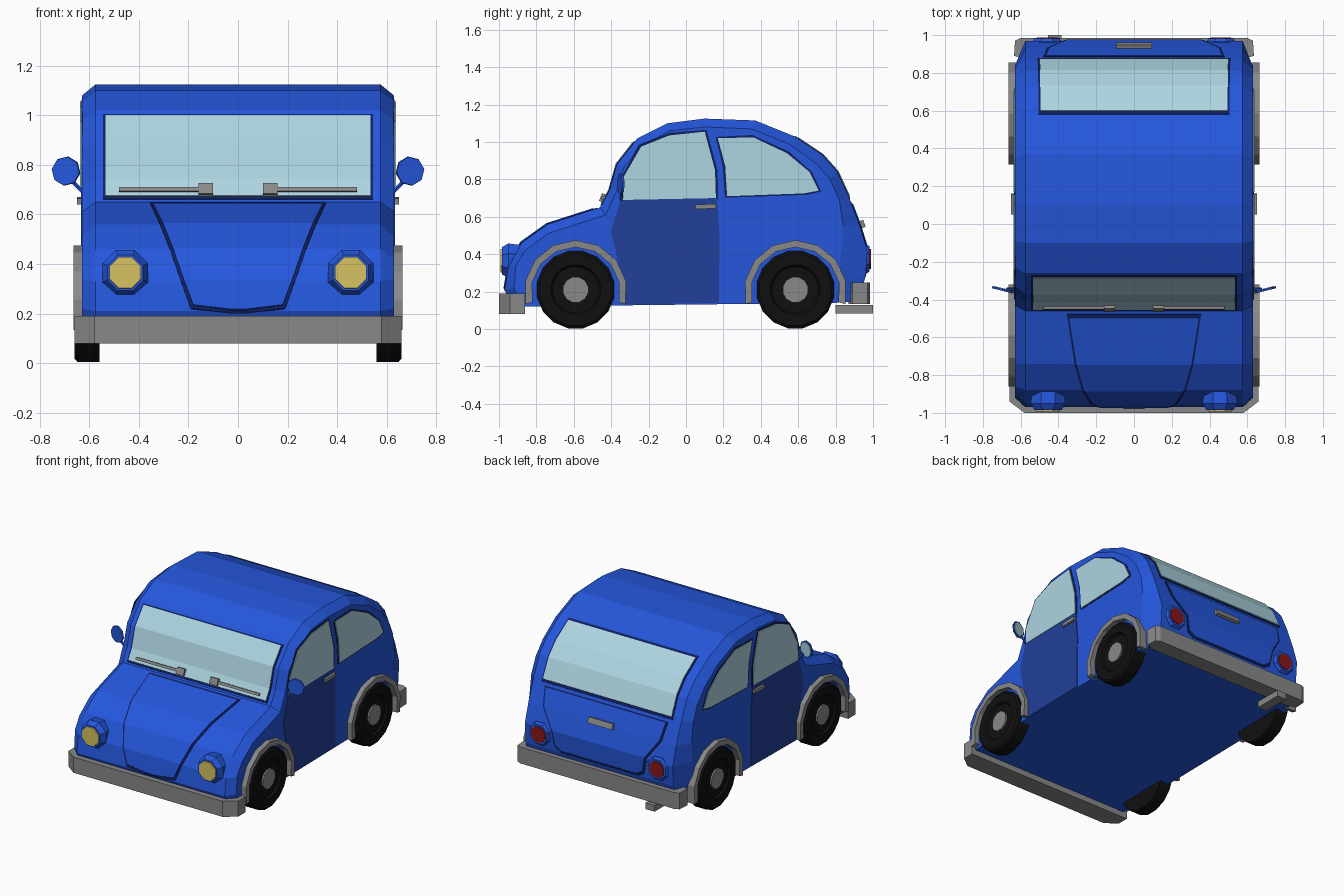
import bpy, bmesh, math
from mathutils import Matrix, Vector

if "Cube" in bpy.data.objects:
    bpy.data.objects.remove(bpy.data.objects["Cube"])


def material(name, rgb):
    m = bpy.data.materials.new(name)
    m.diffuse_color = (*rgb, 1)
    m.use_nodes = True
    m.node_tree.nodes["Principled BSDF"].inputs["Base Color"].default_value = m.diffuse_color
    return m


BLUE = material("body blue", (0.018, 0.095, 0.72))
DOOR = material("door blue", (0.016, 0.05, 0.32))
SEAM = material("seam navy", (0.005, 0.015, 0.12))
GLASS = material("pale glass", (0.42, 0.66, 0.75))
GREY = material("trim grey", (0.25, 0.25, 0.25))
TYRE = material("tyre black", (0.005, 0.005, 0.005))
YELLOW = material("lamp yellow", (0.68, 0.54, 0.12))
RED = material("lamp red", (0.25, 0.008, 0.008))


def make(name, verts, faces, mat):
    bm = bmesh.new()
    vs = [bm.verts.new(v) for v in verts]
    for f in faces:
        bm.faces.new([vs[i] for i in f])
    bmesh.ops.recalc_face_normals(bm, faces=bm.faces)
    me = bpy.data.meshes.new(name)
    bm.to_mesh(me)
    bm.free()
    me.materials.append(mat)
    ob = bpy.data.objects.new(name, me)
    bpy.context.collection.objects.link(ob)
    return ob


def loft(name, rings, mat, caps=True):
    """Skin a list of equally long closed rings."""
    n = len(rings[0])
    verts = [p for r in rings for p in r]
    faces = [(k * n + i, k * n + (i + 1) % n, (k + 1) * n + (i + 1) % n, (k + 1) * n + i)
             for k in range(len(rings) - 1) for i in range(n)]
    if caps:
        faces += [tuple(range(n)), tuple(range((len(rings) - 1) * n, len(rings) * n))]
    return make(name, verts, faces, mat)


def side_plate(name, s, pts, x0, x1, mat):
    """Extrude a (y, z) outline along x on side s."""
    return loft(name, [[(s * x, y, z) for y, z in pts] for x in (x0, x1)], mat)


def box(name, centre, size, mat, tilt=0.0):
    rot = Matrix.Rotation(tilt, 3, 'X')
    rings = [[tuple(rot @ Vector((sx * size[0] / 2, sy * size[1] / 2, k * size[2] / 2)) + Vector(centre))
              for sx, sy in ((-1, -1), (1, -1), (1, 1), (-1, 1))] for k in (-1, 1)]
    return loft(name, rings, mat)


def lathe(name, origin, axis, prof, n, mat):
    """Turn (distance along axis, radius) points around an axis."""
    q = Vector((0, 0, 1)).rotation_difference(Vector(axis))
    rings = [[tuple(Vector(origin) + q @ Vector((r * math.cos(a), r * math.sin(a), d)))
              for a in ((i + 0.5) * math.tau / n for i in range(n))] for d, r in prof]
    return loft(name, rings, mat)


# body shell: centre profile with an inset profile on each flank
OUTER = [(-.93, .12), (-.97, .21), (-.95, .33), (-.88, .46), (-.74, .56), (-.46, .65), (-.41, .74),
         (-.37, .88), (-.26, 1.02), (-.10, 1.10), (.10, 1.125), (.37, 1.115), (.58, 1.03), (.73, .93),
         (.81, .84), (.87, .71), (.93, .55), (.97, .42), (.96, .28), (.92, .15)]
SIDE = [(-.88, .12), (-.92, .22), (-.91, .34), (-.86, .42), (-.74, .51), (-.43, .61), (-.37, .74),
        (-.33, .87), (-.23, .98), (-.09, 1.06), (.10, 1.08), (.35, 1.07), (.55, .99), (.69, .89),
        (.77, .80), (.82, .69), (.84, .55), (.83, .42), (.82, .30), (.80, .14)]
loft("body", [[(x, y, z) for y, z in p] for x, p in
              ((-.63, SIDE), (-.575, OUTER), (.575, OUTER), (.63, SIDE))], BLUE)

FRONT, REAR = OUTER[:11], OUTER[:9:-1]


def interp(pts, t):
    """Piecewise linear lookup on (t, value) points sorted by t."""
    for (a, u), (b, v) in zip(pts, pts[1:]):
        if t <= b + 1e-6:
            return u + (v - u) * max(0, t - a) / (b - a)
    return pts[-1][1]


def panel(name, profile, widths, lift, mat):
    """Skin panel hugging the profile; widths are (z, half width), bottom up."""
    d = -1 if profile is FRONT else 1
    zy = [(z, y) for y, z in profile]
    lo, hi = widths[0][0], widths[-1][0]
    levels = sorted({z for z, _ in widths} | {z for z, _ in zy if lo < z < hi})
    rings = []
    for z in levels:
        y, w = interp(zy, z), interp(widths, z)
        rings.append([(sx * w, y + d * .7 * k, z + .7 * k)
                      for sx, k in ((-1, -.004), (1, -.004), (1, lift), (-1, lift))])
    return loft(name, rings, mat)


# windscreen, rear window, bonnet and boot lid, each over a dark seam
panel("windscreen_seam", FRONT, [(.66, .545), (1.003, .545)], .004, SEAM)
panel("windscreen", FRONT, [(.67, .535), (.995, .535)], .008, GLASS)
panel("rear_window_seam", REAR, [(.695, .51), (1.03, .505)], .004, SEAM)
panel("rear_window", REAR, [(.71, .50), (1.02, .495)], .008, GLASS)
panel("bonnet_seam", FRONT, [(.20, .03), (.218, .19), (.33, .23), (.46, .275), (.56, .315), (.645, .355)], .004, SEAM)
panel("bonnet", FRONT, [(.212, .03), (.23, .18), (.33, .218), (.46, .263), (.56, .303), (.64, .343)], .009, BLUE)
panel("boot_seam", REAR, [(.28, .30), (.31, .35), (.42, .37), (.55, .46), (.675, .48)], .004, SEAM)
panel("boot_lid", REAR, [(.29, .29), (.32, .338), (.42, .358), (.55, .448), (.665, .468)], .009, BLUE)
box("boot_handle", (0, .94, .56), (.19, .03, .04), GREY, .35)


def grow(pts, d):
    """Push an outline outwards from its middle by d."""
    cy = sum(p[0] for p in pts) / len(pts)
    cz = sum(p[1] for p in pts) / len(pts)
    out = []
    for y, z in pts:
        v = Vector((y - cy, z - cz))
        out.append(tuple(Vector((y, z)) + v.normalized() * d))
    return out


DOOR_PTS = [(-.35, .69), (-.40, .52), (-.35, .30), (-.34, .13), (.175, .14), (.18, .50), (.165, .70)]
DOOR_WIN = [(-.34, .69), (-.335, .81), (-.24, .975), (-.09, 1.035), (.10, 1.055), (.155, .85), (.16, .70)]
REAR_WIN = [(.22, .71), (.21, .87), (.17, 1.02), (.36, 1.025), (.54, .94), (.66, .84), (.71, .74), (.63, .725)]

for s in (-1, 1):
    side = "left" if s < 0 else "right"
    # doors and side windows
    side_plate(side + "_door", s, DOOR_PTS, .625, .634, DOOR)
    for nm, pts in (("door_window", DOOR_WIN), ("quarter_window", REAR_WIN)):
        side_plate(f"{side}_{nm}_seam", s, grow(pts, .014), .627, .632, SEAM)
        side_plate(f"{side}_{nm}", s, pts, .628, .637, GLASS)
    box(side + "_door_handle", (s * .638, .105, .655), (.024, .11, .024), GREY, .05)

    for end, y in (("front", -.59), ("rear", .585)):
        # wheels
        lathe(f"{side}_{end}_tyre", (0, y, .21), (s, 0, 0),
              [(.56, .21), (.648, .21), (.66, .195), (.66, .135), (.645, .125)], 16, TYRE)
        lathe(f"{side}_{end}_hub", (0, y, .21), (s, 0, 0), [(.62, .07), (.656, .07)], 12, GREY)
        # arch trims
        rings = []
        for i in range(9):
            a = math.radians(-14 + 208 * i / 8)
            rings.append([(s * x, y + r * math.cos(a), .2 + r * math.sin(a))
                          for x, r in ((.60, .238), (.665, .238), (.665, .275), (.60, .275))])
        loft(f"{side}_{end}_arch", rings, GREY)

    # headlamps and tail lamps
    lathe(side + "_headlamp_housing", (s * .455, 0, .365), (0, -1, 0),
          [(.84, .085), (.95, .10), (.985, .078)], 8, BLUE)
    lathe(side + "_headlamp", (s * .455, 0, .365), (0, -1, 0), [(.97, .07), (.992, .068)], 8, YELLOW)
    lathe(side + "_tail_lamp_housing", (s * .46, 0, .375), (0, 1, 0),
          [(.88, .085), (.965, .085), (.982, .072)], 8, BLUE)
    lathe(side + "_tail_lamp", (s * .46, 0, .375), (0, 1, 0), [(.96, .06), (.988, .058)], 8, RED)

    # door mirrors
    ax = Vector((s * .25, -1, 0)).normalized()
    c = Vector((s * .695, -.348, .775))
    lathe(side + "_mirror", c, ax, [(-.005, .06), (.006, .058)], 8, BLUE)
    lathe(side + "_mirror_glass", c, -ax, [(.004, .05), (.008, .05)], 8, GLASS)
    arm = Vector((s * .05, 0, .05))
    lathe(side + "_mirror_arm", (s * .62, -.345, .685), arm.normalized(), [(0, .009), (.075, .009)], 6, BLUE)

    # wipers
    box(side + "_wiper_pivot", (s * .13, -.443, .70), (.06, .03, .045), GREY, -.4)
    box(side + "_wiper_blade", (s * .32, -.445, .70), (.32, .016, .018), GREY, -.4)


def bumper(name, pts, z0, z1):
    """Bumper from half an (x, y) outline, mirrored across x."""
    outline = pts + [(-x, y) for x, y in reversed(pts)]
    loft(name, [[(x, y, z) for x, y in outline] for z in (z0, z1)], GREY)


bumper("front_bumper", [(.58, -1.0), (.66, -.94), (.66, -.86), (.56, -.86)], .08, .19)
bumper("rear_bumper", [(.60, .985), (.63, .97), (.635, .89), (.56, .87)], .135, .25)

# exhaust pipe
box("exhaust", (-.42, .90, .105), (.07, .20, .045), GREY)
